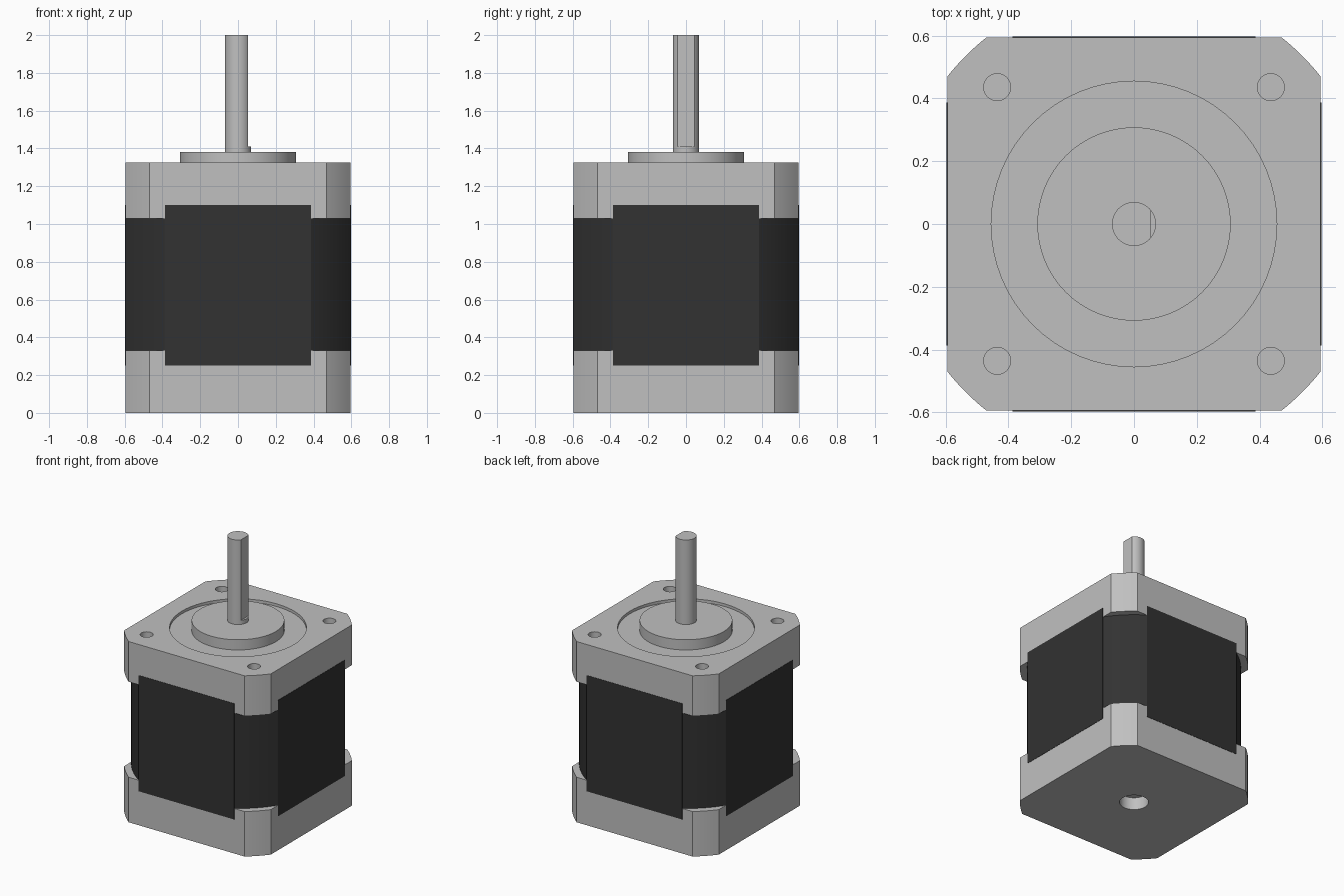
import bpy, bmesh, math

cube = bpy.data.objects.get("Cube")
if cube:
    bpy.data.objects.remove(cube, do_unlink=True)

HALF = 0.595          # half width of the square body
TOP = 1.325           # upper face of the body


def material(name, value):
    m = bpy.data.materials.new(name)
    m.use_nodes = True
    colour = (value, value, value, 1)
    m.diffuse_color = colour
    m.node_tree.nodes["Principled BSDF"].inputs["Base Color"].default_value = colour
    return m


metal = material("light grey metal", 0.527)
black = material("black laminate", 0.032)


def arc(radius, start, end, steps):
    """Points on an arc, both ends included."""
    angles = [start + (end - start) * i / steps for i in range(steps + 1)]
    return [(radius * math.cos(a), radius * math.sin(a)) for a in angles]


def circle(radius, steps=64, cx=0, cy=0):
    return [(x + cx, y + cy) for x, y in arc(radius, 0, math.tau, steps)[:-1]]


def rounded_square(radius):
    """Square of half width HALF with its corners turned to a radius."""
    a = math.acos(HALF / radius)
    points = []
    for k in range(4):
        q = k * math.pi / 2
        points += arc(radius, q + a, q + math.pi / 2 - a, 8)
    return points


def rectangle(x0, x1, y0, y1):
    return [(x0, y0), (x1, y0), (x1, y1), (x0, y1)]


def prism(name, outline, z0, z1, mat):
    """Extrude a flat outline from z0 to z1."""
    bm = bmesh.new()
    base = bm.faces.new([bm.verts.new((x, y, z0)) for x, y in outline])
    new = bmesh.ops.extrude_face_region(bm, geom=[base])["geom"]
    verts = [v for v in new if isinstance(v, bmesh.types.BMVert)]
    bmesh.ops.translate(bm, verts=verts, vec=(0, 0, z1 - z0))
    bmesh.ops.recalc_face_normals(bm, faces=bm.faces[:])
    mesh = bpy.data.meshes.new(name)
    bm.to_mesh(mesh)
    bm.free()
    mesh.materials.append(mat)
    obj = bpy.data.objects.new(name, mesh)
    bpy.context.collection.objects.link(obj)
    return obj


def activate(obj):
    bpy.ops.object.select_all(action='DESELECT')
    obj.select_set(True)
    bpy.context.view_layer.objects.active = obj


def cut(obj, outline, z0, z1):
    """Cut a prism out of an object."""
    cutter = prism("cutter", outline, z0, z1, metal)
    cutter.hide_render = True
    mod = obj.modifiers.new("cut", 'BOOLEAN')
    mod.operation = 'DIFFERENCE'
    mod.solver = 'EXACT'
    mod.object = cutter
    activate(obj)
    bpy.ops.object.modifier_apply(modifier=mod.name)
    bpy.data.objects.remove(cutter, do_unlink=True)


parts = []

# Lower end cap with a bearing hole underneath
lower_cap = prism("lower_end_cap", rounded_square(0.758), 0, 0.33, metal)
cut(lower_cap, circle(0.096), -0.1, 0.09)
parts.append(lower_cap)

# Laminated core, slightly smaller at the corners
parts.append(prism("core", rounded_square(0.71), 0.33, 1.03, black))

# Upper end cap with a round recess and four screw holes
upper_cap = prism("upper_end_cap", rounded_square(0.758), 1.03, TOP, metal)
cut(upper_cap, circle(0.455), TOP - 0.02, TOP + 0.1)
for sx in (-1, 1):
    for sy in (-1, 1):
        cut(upper_cap, circle(0.043, 32, sx * 0.436, sy * 0.436), TOP - 0.12, TOP + 0.1)
parts.append(upper_cap)

# Black side panels lapping over both caps
inner, outer, w = HALF - 0.005, HALF + 0.002, 0.387
panels = {
    "front_panel": rectangle(-w, w, -outer, -inner),
    "back_panel": rectangle(-w, w, inner, outer),
    "left_panel": rectangle(inner, outer, -w, w),
    "right_panel": rectangle(-outer, -inner, -w, w),
}
for name, outline in panels.items():
    parts.append(prism(name, outline, 0.25, 1.1, black))

# Pilot boss, shaft root and flatted shaft
parts.append(prism("pilot_boss", circle(0.308), TOP - 0.02, 1.38, metal))
parts.append(prism("shaft_root", circle(0.07, 48), 1.38, 1.41, metal))
flat = math.acos(0.054 / 0.07)
parts.append(prism("shaft", arc(0.07, flat, math.tau - flat, 40), 1.41, 2, metal))

for obj in parts:
    activate(obj)
    bpy.ops.object.shade_smooth_by_angle(angle=math.radians(25))
